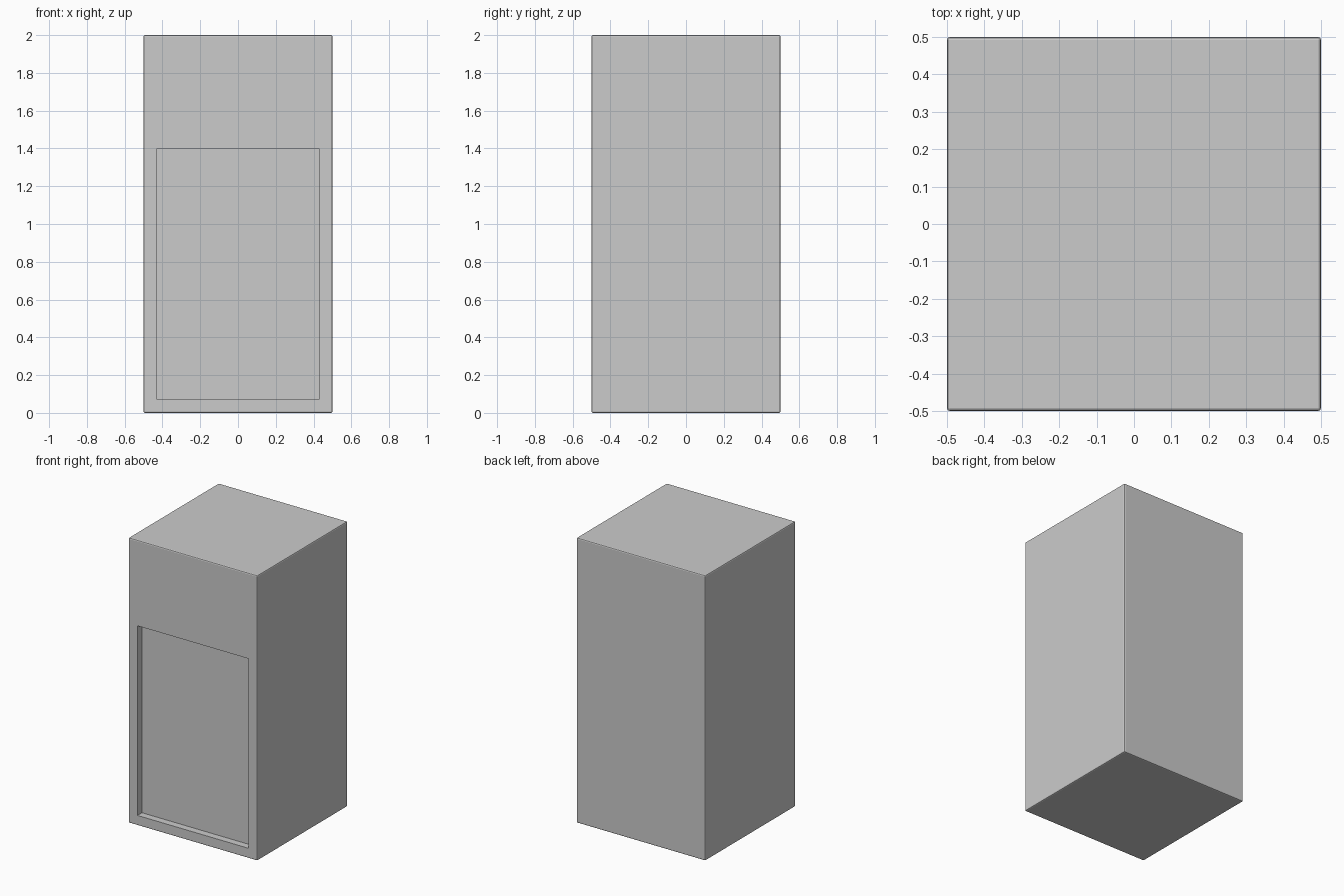
import bpy
import bmesh
from mathutils import Matrix

if "Cube" in bpy.data.objects:
    bpy.data.objects.remove(bpy.data.objects["Cube"])

WIDTH, HEIGHT = 1.0, 2.0
EDGE = 0.008
PANEL_HALF, PANEL_LOW, PANEL_TOP, PANEL_DEPTH = 0.43, 0.07, 1.40, 0.05

bm = bmesh.new()

# Cabinet body with finely rounded outer edges
bmesh.ops.create_cube(bm, size=1, matrix=Matrix.Translation((0, 0, HEIGHT / 2))
                      @ Matrix.Diagonal((WIDTH, WIDTH, HEIGHT, 1)))
bmesh.ops.bevel(bm, geom=bm.edges[:], offset=EDGE, segments=2,
                profile=0.5, affect='EDGES')

# Front panel outline, inset from the front face
bm.normal_update()
front = min(bm.faces, key=lambda f: (round(f.normal.y, 3), -f.calc_area()))
bmesh.ops.inset_individual(bm, faces=[front], thickness=0.05)
for v in front.verts:
    v.co.x = PANEL_HALF if v.co.x > 0 else -PANEL_HALF
    v.co.z = PANEL_TOP if v.co.z > HEIGHT / 2 else PANEL_LOW

# Panel pushed back into the body with square walls
bmesh.ops.inset_individual(bm, faces=[front], thickness=0)
for v in front.verts:
    v.co.y += PANEL_DEPTH

bmesh.ops.recalc_face_normals(bm, faces=bm.faces[:])
mesh = bpy.data.meshes.new("cabinet_body")
bm.to_mesh(mesh)
bm.free()
body = bpy.data.objects.new("cabinet_body", mesh)
bpy.context.collection.objects.link(body)
